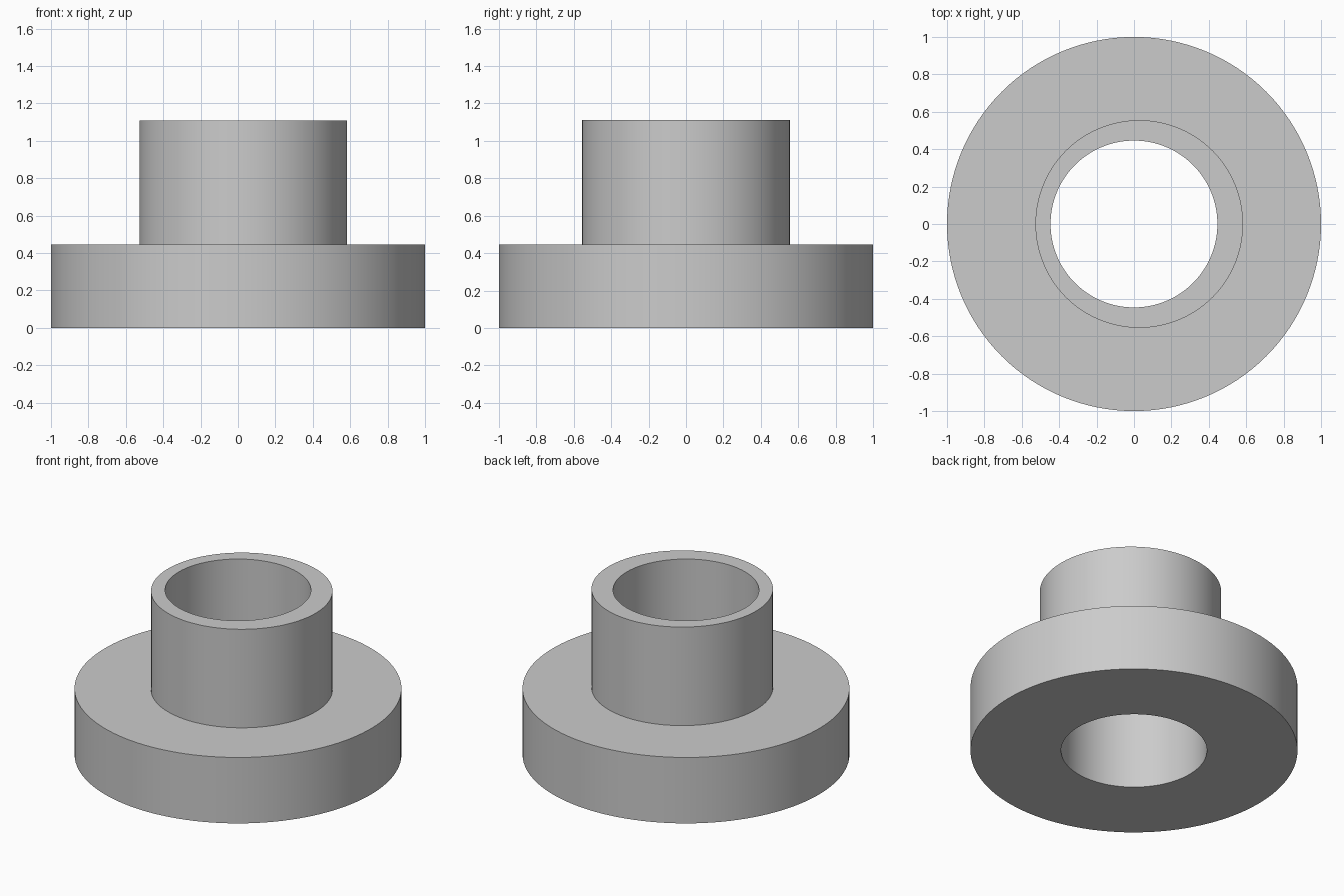
import bpy
import bmesh
from math import cos, sin, tau, radians

cube = bpy.data.objects.get("Cube")
if cube:
    bpy.data.objects.remove(cube, do_unlink=True)

# Plain grey material
grey = bpy.data.materials.new("grey")
grey.use_nodes = True
colour = (0.6, 0.6, 0.6, 1)
grey.diffuse_color = colour
grey.node_tree.nodes["Principled BSDF"].inputs["Base Color"].default_value = colour

SIDES = 128
FLANGE_TOP, COLLAR_TOP = 0.445, 1.11
FLANGE_R, COLLAR_R, BORE_R = 1.0, 0.555, 0.446
COLLAR_X = 0.028  # the collar sits off-centre

bm = bmesh.new()


def ring(radius, z, x=0.0):
    """Circle of vertices centred on (x, 0, z)."""
    angles = [tau * i / SIDES for i in range(SIDES)]
    return [bm.verts.new((x + radius * cos(a), radius * sin(a), z)) for a in angles]


# Closed cross-section: flange, eccentric collar, then down the straight bore
rings = [
    ring(FLANGE_R, 0),
    ring(FLANGE_R, FLANGE_TOP),
    ring(COLLAR_R, FLANGE_TOP, COLLAR_X),
    ring(COLLAR_R, COLLAR_TOP, COLLAR_X),
    ring(BORE_R, COLLAR_TOP),
    ring(BORE_R, 0),
]
for lower, upper in zip(rings, rings[1:] + rings[:1]):
    for i in range(SIDES):
        j = (i + 1) % SIDES
        bm.faces.new((lower[i], lower[j], upper[j], upper[i]))
bmesh.ops.recalc_face_normals(bm, faces=bm.faces)

mesh = bpy.data.meshes.new("flanged_bushing")
bm.to_mesh(mesh)
bm.free()
mesh.materials.append(grey)
bushing = bpy.data.objects.new("flanged_bushing", mesh)
bpy.context.collection.objects.link(bushing)

# Smooth round walls with crisp rims
bpy.ops.object.select_all(action="DESELECT")
bushing.select_set(True)
bpy.context.view_layer.objects.active = bushing
bpy.ops.object.shade_smooth_by_angle(angle=radians(30))
